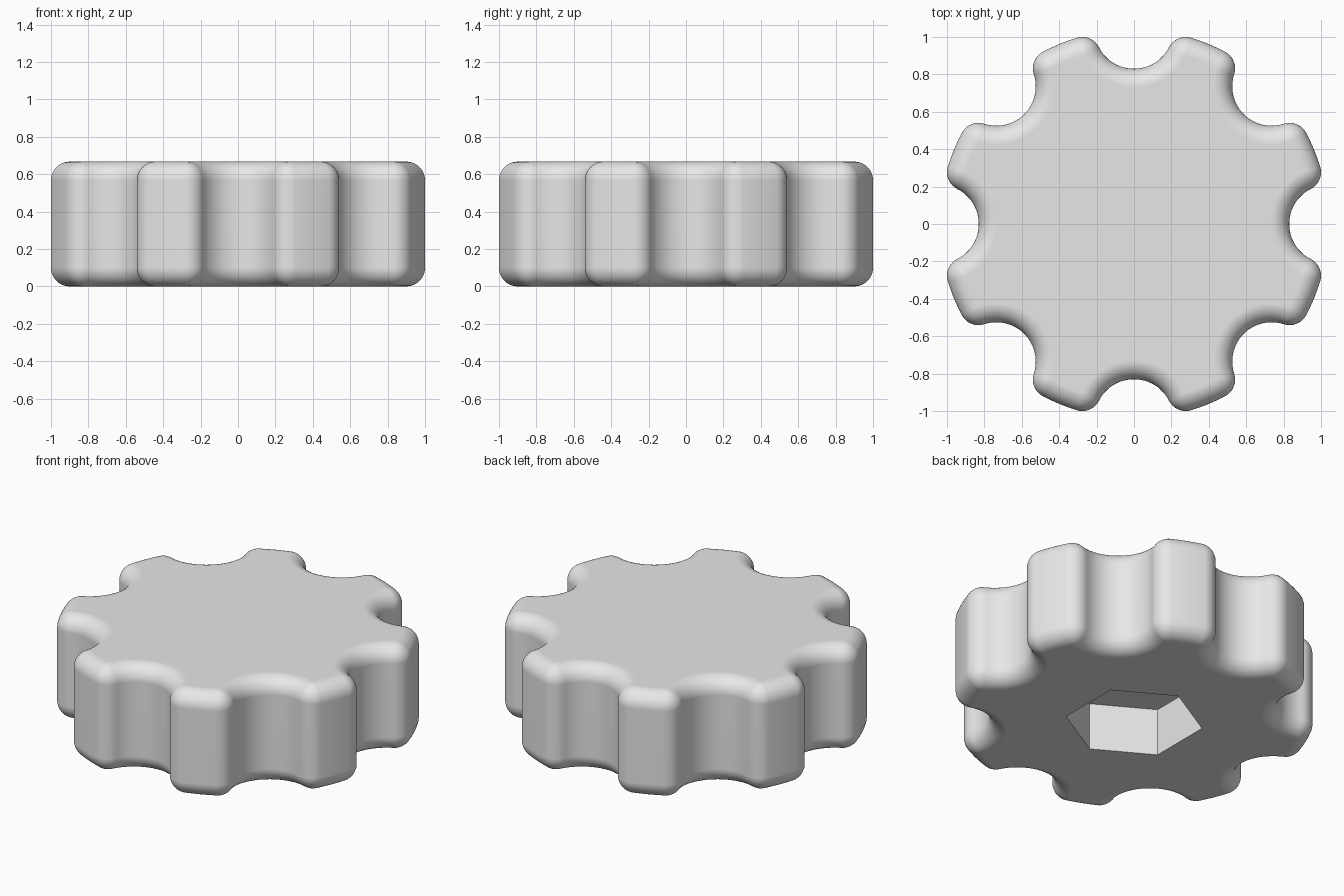
import bpy
import bmesh
from math import sin, cos, pi, atan2, sqrt, radians
from mathutils import Vector, Matrix

cube = bpy.data.objects.get("Cube")
if cube:
    bpy.data.objects.remove(cube, do_unlink=True)

HEIGHT = 0.667
LOBES = 8
RIM = 1.0416            # radius of the lobe tips
SCALLOP_AT = 1.04       # distance of each finger scallop's centre
SCALLOP_R = 0.21
FILLET = 0.10           # rounding of every corner
SOCKET_R, SOCKET_DEPTH = 0.394, 0.298

grey = bpy.data.materials.new("light_grey")
grey.use_nodes = True
colour = (0.8, 0.8, 0.8, 1)
grey.diffuse_color = colour
grey.node_tree.nodes["Principled BSDF"].inputs["Base Color"].default_value = colour


def make_object(name, bm):
    mesh = bpy.data.meshes.new(name)
    bm.to_mesh(mesh)
    bm.free()
    mesh.materials.append(grey)
    obj = bpy.data.objects.new(name, mesh)
    bpy.context.collection.objects.link(obj)
    return obj


def arc(centre, radius, start, end, steps, sign=1):
    """Points and outward normals along an arc, without its last point."""
    out = []
    for i in range(steps):
        t = start + (end - start) * i / steps
        ray = Vector((cos(t), sin(t), 0))
        out.append((centre + ray * radius, ray * sign))
    return out


def outline():
    """Scallop, corner, lobe and corner, repeated around the knob."""
    c = Vector((SCALLOP_AT, 0, 0))
    reach = RIM - FILLET
    fx = (reach**2 + SCALLOP_AT**2 - (SCALLOP_R + FILLET)**2) / (2 * SCALLOP_AT)
    f = Vector((fx, sqrt(reach**2 - fx**2), 0))
    step = 2 * pi / LOBES
    t = atan2(f.y, f.x - SCALLOP_AT)
    a = atan2(f.y, f.x)
    f2 = Vector((reach * cos(step - a), reach * sin(step - a), 0))
    unit = arc(c, SCALLOP_R, 2 * pi - t, t, 24, -1)
    unit += arc(f, FILLET, t - pi, a, 10)
    unit += arc(Vector((0, 0, 0)), RIM, a, step - a, 4)
    unit += arc(f2, FILLET, step - a, step - t + pi, 10)
    points = []
    for k in range(LOBES):
        turn = Matrix.Rotation(k * step, 3, "Z")
        points += [(turn @ p, turn @ n) for p, n in unit]
    return points


# Knob body: the outline stacked in rings, drawn in at both rounded rims
edge = [(FILLET * (1 - sin(q)), FILLET * (1 - cos(q)))
        for q in (i / 10 * pi / 2 for i in range(11))]
levels = edge + [(d, HEIGHT - z) for d, z in reversed(edge)]
points = outline()
bm = bmesh.new()
rings = [[bm.verts.new((p.x - n.x * d, p.y - n.y * d, z)) for p, n in points]
         for d, z in levels]
count = len(points)
for low, high in zip(rings, rings[1:]):
    for i in range(count):
        j = (i + 1) % count
        bm.faces.new((low[i], low[j], high[j], high[i]))
bm.faces.new(rings[0][::-1])
bm.faces.new(rings[-1])
bmesh.ops.remove_doubles(bm, verts=bm.verts, dist=0.0002)
bmesh.ops.recalc_face_normals(bm, faces=bm.faces)
knob = make_object("knob_body", bm)

# Hexagonal socket cut into the underside
bm = bmesh.new()
bmesh.ops.create_cone(
    bm, cap_ends=True, segments=6, radius1=SOCKET_R, radius2=SOCKET_R,
    depth=2 * SOCKET_DEPTH)
# Put the corners of the hexagon on the y axis
corner = bm.verts[:][0].co
bmesh.ops.rotate(bm, verts=bm.verts, cent=(0, 0, 0),
                 matrix=Matrix.Rotation(pi / 2 - atan2(corner.y, corner.x), 3, "Z"))
cutter = make_object("socket_cutter", bm)
cutter.hide_render = True

cut = knob.modifiers.new("socket", "BOOLEAN")
cut.operation = "DIFFERENCE"
cut.solver = "EXACT"
cut.object = cutter

bpy.ops.object.select_all(action="DESELECT")
knob.select_set(True)
bpy.context.view_layer.objects.active = knob
bpy.ops.object.modifier_apply(modifier=cut.name)
bpy.data.objects.remove(cutter, do_unlink=True)

# Smooth rounding with a crisp socket and flat faces
bpy.ops.object.shade_smooth_by_angle(angle=radians(30))
flat = knob.modifiers.new("flat_faces", "WEIGHTED_NORMAL")
flat.keep_sharp = True
